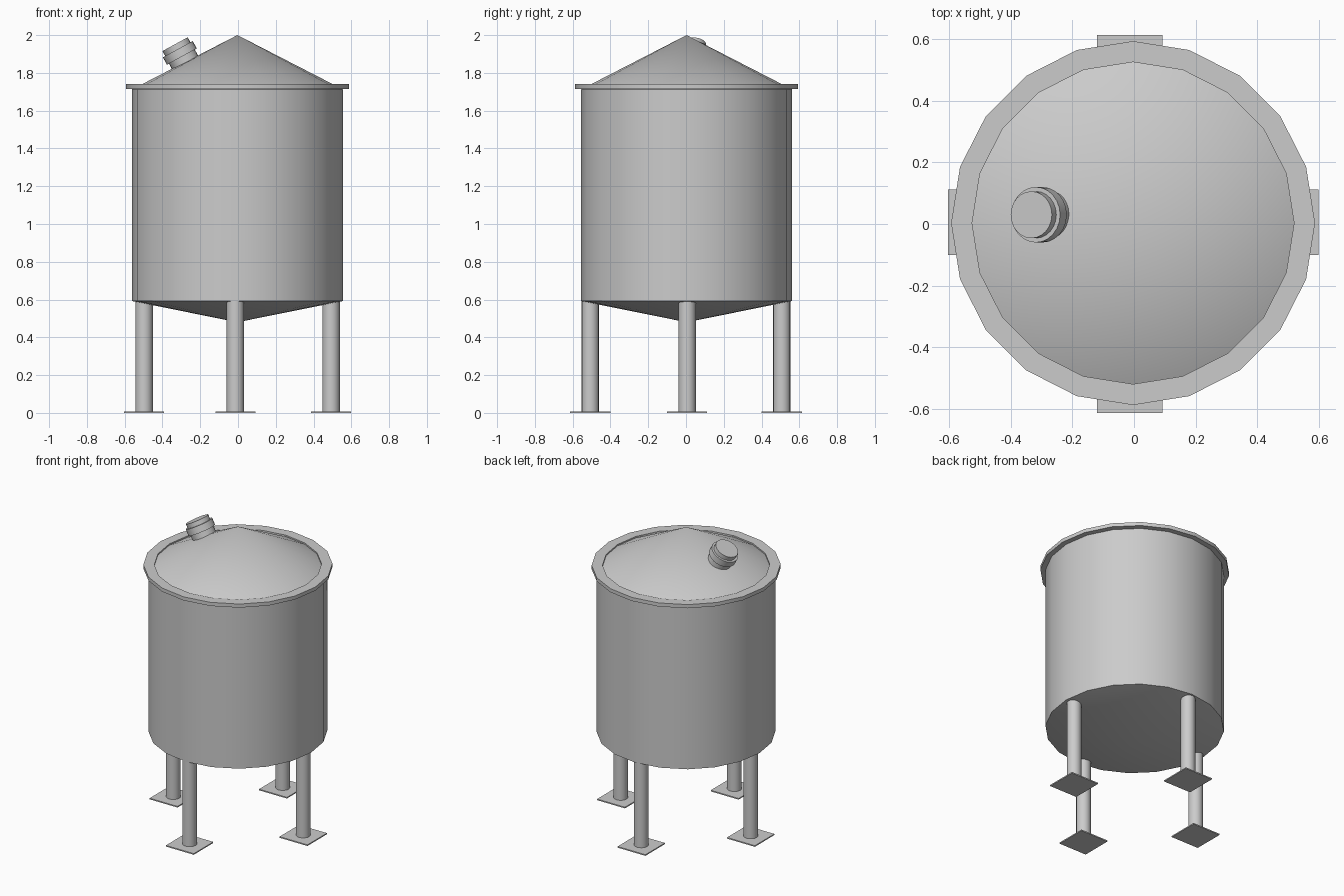
import bpy, bmesh, math
from mathutils import Vector

if "Cube" in bpy.data.objects:
    bpy.data.objects.remove(bpy.data.objects["Cube"])

CX, CY = -0.003, 0.003


def lathe(name, profile, sides, loc=(0, 0, 0), axis=(0, 0, 1), closed=False, angle=35):
    """Spin a (radius, height) profile; radius 0 gives a pole."""
    bm = bmesh.new()
    rings = []
    for r, z in profile:
        if r == 0:
            rings.append([bm.verts.new((0, 0, z))] * sides)
        else:
            rings.append([bm.verts.new((r * math.cos(2 * math.pi * i / sides),
                                        r * math.sin(2 * math.pi * i / sides), z))
                          for i in range(sides)])
    pairs = list(zip(rings, rings[1:]))
    if closed:
        pairs.append((rings[-1], rings[0]))
    for a, b in pairs:
        for i in range(sides):
            j = (i + 1) % sides
            bm.faces.new(list(dict.fromkeys((a[i], a[j], b[j], b[i]))))
    bmesh.ops.recalc_face_normals(bm, faces=bm.faces)
    me = bpy.data.meshes.new(name)
    bm.to_mesh(me)
    bm.free()
    ob = bpy.data.objects.new(name, me)
    bpy.context.collection.objects.link(ob)
    ob.location = loc
    ob.rotation_euler = Vector(axis).to_track_quat('Z', 'Y').to_euler()
    bpy.ops.object.select_all(action='DESELECT')
    ob.select_set(True)
    bpy.context.view_layer.objects.active = ob
    bpy.ops.object.shade_smooth_by_angle(angle=math.radians(angle))
    return ob


# Tank: shallow cone floor, straight wall, conical roof
lathe("tank_body", [(0, 0.48), (0.558, 0.592), (0.558, 1.713), (0, 2.0)], 20, (CX, CY, 0), angle=50)

# Flat rim around the top of the wall
lathe("rim_flange", [(0.522, 1.716), (0.59, 1.716), (0.59, 1.741), (0.522, 1.741)],
      20, (CX, CY, 0), closed=True)

# Hatch: neck, wide collar and lid, square to the roof slope
lathe("roof_hatch", [(0, -0.15), (0.078, -0.15), (0.078, -0.075), (0.09, -0.075),
                     (0.09, -0.03), (0.076, -0.03), (0.076, 0), (0, 0)],
      24, (-0.333, 0.03, 1.952), (-0.48, 0, 0.88))

# Four legs with square foot plates
for side, x, y in (("left", -0.497, 0.006), ("right", 0.493, 0.006),
                   ("front", -0.014, -0.507), ("back", -0.014, 0.507)):
    lathe(side + "_leg", [(0, 0), (0.046, 0), (0.046, 0.595), (0, 0.595)], 16, (x, y, 0))
    bpy.ops.mesh.primitive_cube_add(size=1, location=(x, y, 0.004))
    plate = bpy.context.object
    plate.name = side + "_foot_plate"
    plate.scale = (0.212, 0.212, 0.008)
